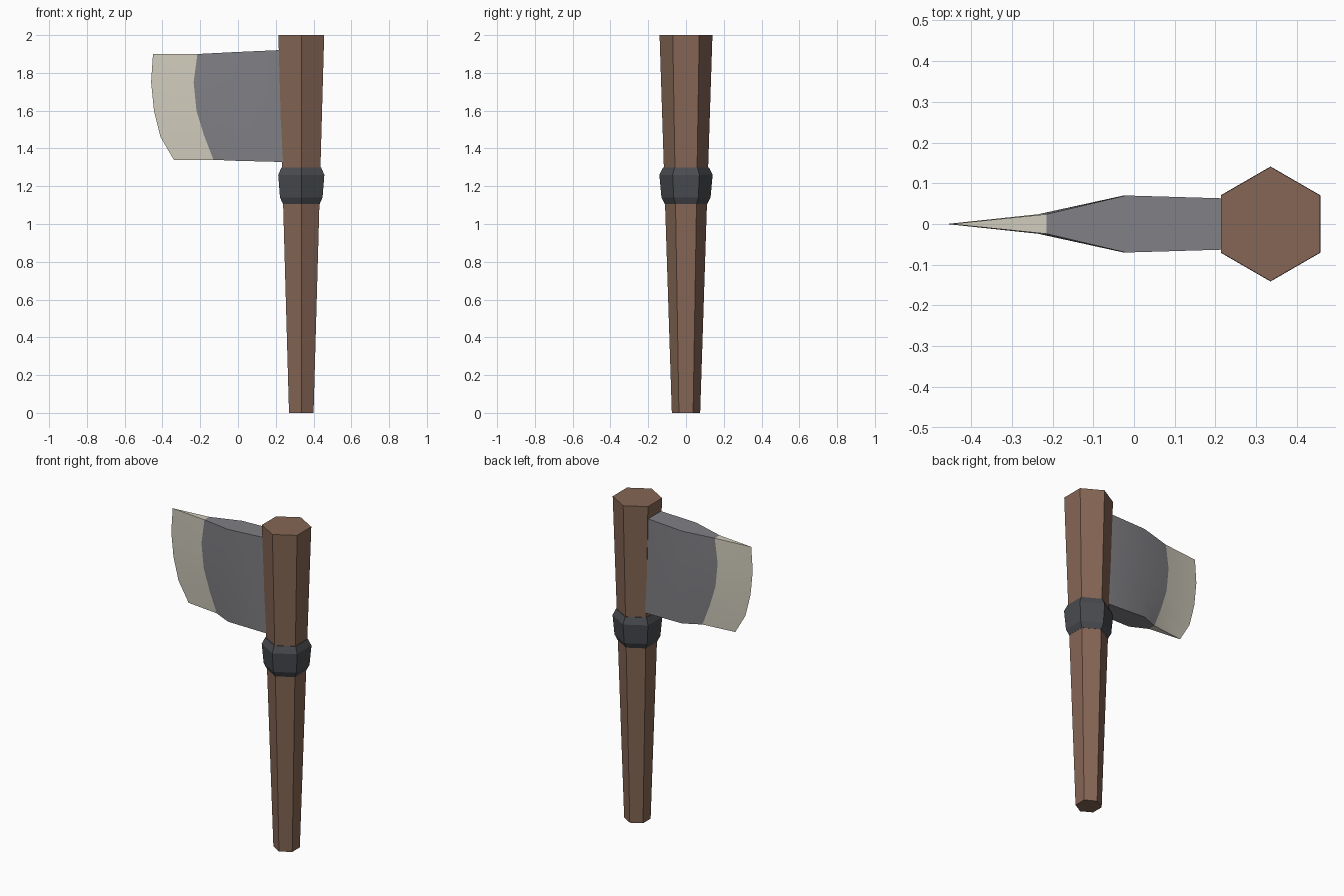
import bpy, bmesh, math

if "Cube" in bpy.data.objects:
    bpy.data.objects.remove(bpy.data.objects["Cube"])

CX = 0.335  # handle axis


def material(name, rgb):
    m = bpy.data.materials.new(name)
    lin = [(c / 255 / 12.92) if c < 10 else ((c / 255 + 0.055) / 1.055) ** 2.4 for c in rgb]
    m.diffuse_color = (*lin, 1)
    m.use_nodes = True
    m.node_tree.nodes["Principled BSDF"].inputs["Base Color"].default_value = m.diffuse_color
    return m


wood = material("brown wood", (133, 102, 85))
iron = material("dark iron", (73, 75, 79))
steel = material("grey steel", (128, 128, 133))
edge = material("pale sharpened edge", (208, 204, 188))


def finish(name, bm, mats):
    bmesh.ops.recalc_face_normals(bm, faces=bm.faces)
    me = bpy.data.meshes.new(name)
    bm.to_mesh(me)
    bm.free()
    ob = bpy.data.objects.new(name, me)
    bpy.context.collection.objects.link(ob)
    for m in mats:
        me.materials.append(m)
    return ob


def hex_loft(name, sections, mat):
    """Stack of six-sided rings given as (z, radius), corners on +-y."""
    bm = bmesh.new()
    rings = []
    for z, r in sections:
        angles = [math.radians(30 + 60 * i) for i in range(6)]
        rings.append([bm.verts.new((CX + r * math.cos(a), r * math.sin(a), z)) for a in angles])
    for a, b in zip(rings, rings[1:]):
        for i in range(6):
            j = (i + 1) % 6
            bm.faces.new((a[i], a[j], b[j], b[i]))
    bm.faces.new(rings[0])
    bm.faces.new(rings[-1])
    return finish(name, bm, [mat])


# Tapered handle and the collar under the blade
hex_loft("handle", [(0, 0.075), (2, 0.14)], wood)
hex_loft("collar", [(1.105, 0.112), (1.14, 0.13), (1.26, 0.141), (1.30, 0.121)], iron)

# Blade: each row holds (x, z) for cutting edge, bevel line, shoulder and back
rows = [
    [(-0.45, 1.90), (-0.215, 1.90), (-0.02, 1.91), (0.25, 1.922)],
    [(-0.46, 1.75), (-0.235, 1.75), (-0.025, 1.76), (0.25, 1.77)],
    [(-0.445, 1.60), (-0.22, 1.60), (-0.025, 1.61), (0.25, 1.62)],
    [(-0.41, 1.46), (-0.18, 1.47), (-0.02, 1.47), (0.25, 1.47)],
    [(-0.34, 1.34), (-0.13, 1.34), (-0.02, 1.335), (0.25, 1.328)],
]
half = [0, 0.024, 0.07, 0.062]
bm = bmesh.new()
rings = []
for row in rows:
    near = [bm.verts.new((x, -h, z)) for (x, z), h in zip(row, half)]
    far = [bm.verts.new((x, h, z)) for (x, z), h in zip(row[1:], half[1:])]
    rings.append(near + far[::-1])
for a, b in zip(rings, rings[1:]):
    for i in range(7):
        j = (i + 1) % 7
        f = bm.faces.new((a[i], a[j], b[j], b[i]))
        f.material_index = 1 if i in (0, 6) else 0
for r in (rings[0], rings[-1]):
    bm.faces.new((r[0], r[1], r[6])).material_index = 1
    bm.faces.new((r[1], r[2], r[5], r[6]))
    bm.faces.new((r[2], r[3], r[4], r[5]))
blade = finish("blade", bm, [steel, edge])
bpy.context.view_layer.objects.active = blade
blade.select_set(True)
bpy.ops.object.shade_smooth_by_angle(angle=math.radians(30))
